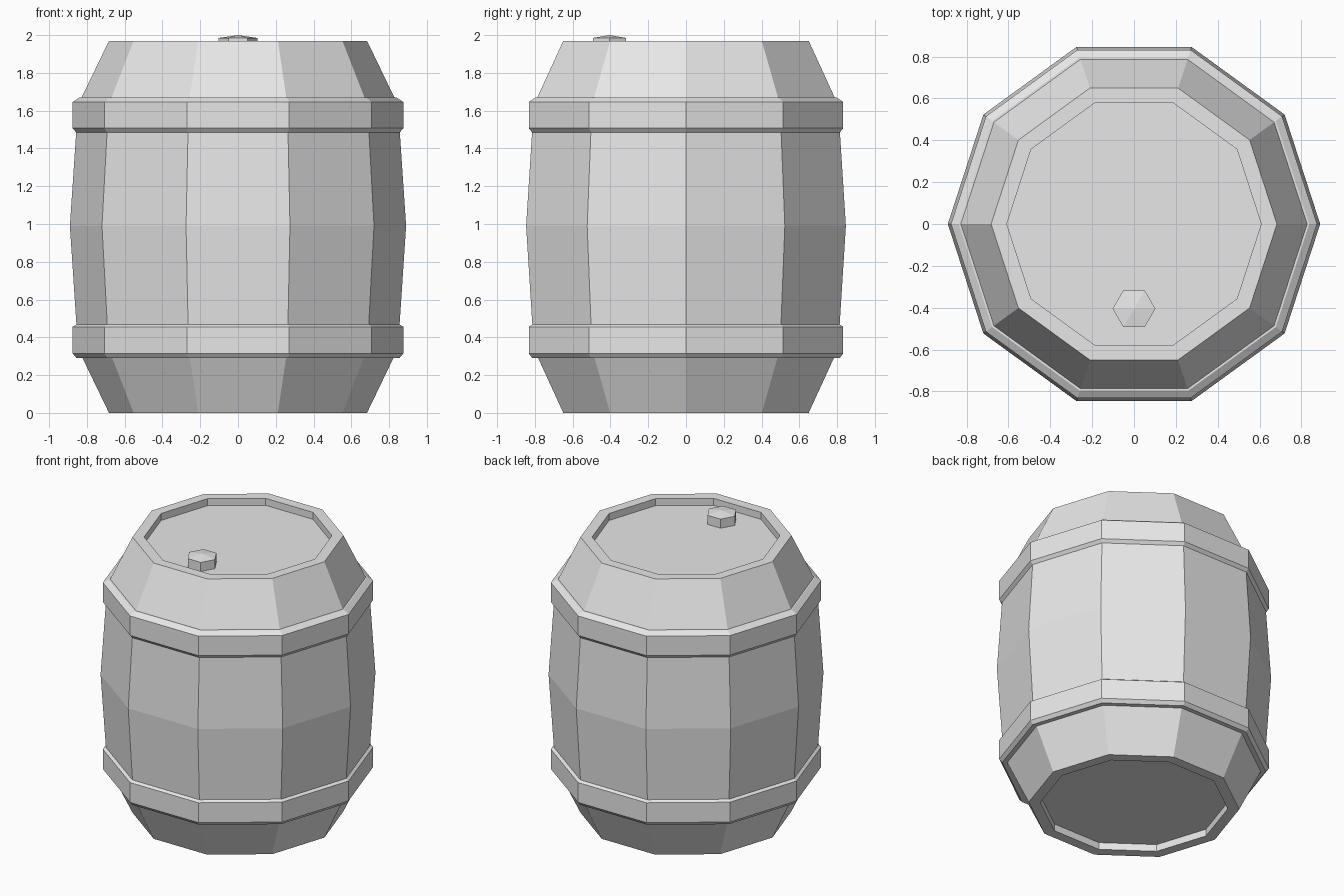
import bpy
import math

default = bpy.data.objects.get("Cube")
if default:
    bpy.data.objects.remove(default, do_unlink=True)

grey = bpy.data.materials.new("plain_grey")
grey.use_nodes = True
grey.diffuse_color = (0.8, 0.8, 0.8, 1)
grey.node_tree.nodes["Principled BSDF"].inputs["Base Color"].default_value = (0.8, 0.8, 0.8, 1)


def lathe(name, profile, sides, closed=False, location=(0, 0, 0)):
    """Turn an (r, z) profile, listed bottom to top, into a faceted solid; r = 0 makes a tip."""
    verts, rings, faces = [], [], []
    for r, z in profile:
        count = sides if r else 1
        start = len(verts)
        for i in range(count):
            a = math.tau * i / sides
            verts.append((r * math.cos(a), r * math.sin(a), z))
        rings.append([start + i % count for i in range(sides)])
    pairs = list(zip(rings, rings[1:]))
    if closed:
        pairs.append((rings[-1], rings[0]))
    else:
        faces.append(rings[0][::-1])
        if profile[-1][0]:
            faces.append(rings[-1])
    for low, high in pairs:
        for i in range(sides):
            j = (i + 1) % sides
            quad = [low[i], low[j], high[j], high[i]]
            faces.append(list(dict.fromkeys(quad)))
    mesh = bpy.data.meshes.new(name)
    mesh.from_pydata(verts, [], faces)
    mesh.materials.append(grey)
    obj = bpy.data.objects.new(name, mesh)
    obj.location = location
    bpy.context.collection.objects.link(obj)
    return obj


# Bulging body with a recessed lid and base
TOP, RECESS = 1.97, 0.05
half = [(0.608, RECESS), (0.608, 0), (0.683, 0), (0.847, 0.34)]
body = half + [(0.89, TOP / 2 + 0.005)] + [(r, TOP - z) for r, z in reversed(half)]
lathe("barrel_body", body, 10)

# Bevelled hoops, each sunk into the body
for name, low, high in (("lower_hoop", 0.29, 0.48), ("upper_hoop", 1.483, 1.67)):
    bevel = 0.024
    hoop = [(0.80, low), (0.855, low), (0.875, low + bevel),
            (0.875, high - bevel), (0.838, high), (0.80, high)]
    lathe(name, hoop, 10, closed=True)

# Six-sided bung with a shallow pointed top
lathe("bung", [(0.102, 1.90), (0.102, 1.985), (0, 2.0)], 6, location=(0, -0.405, 0))
